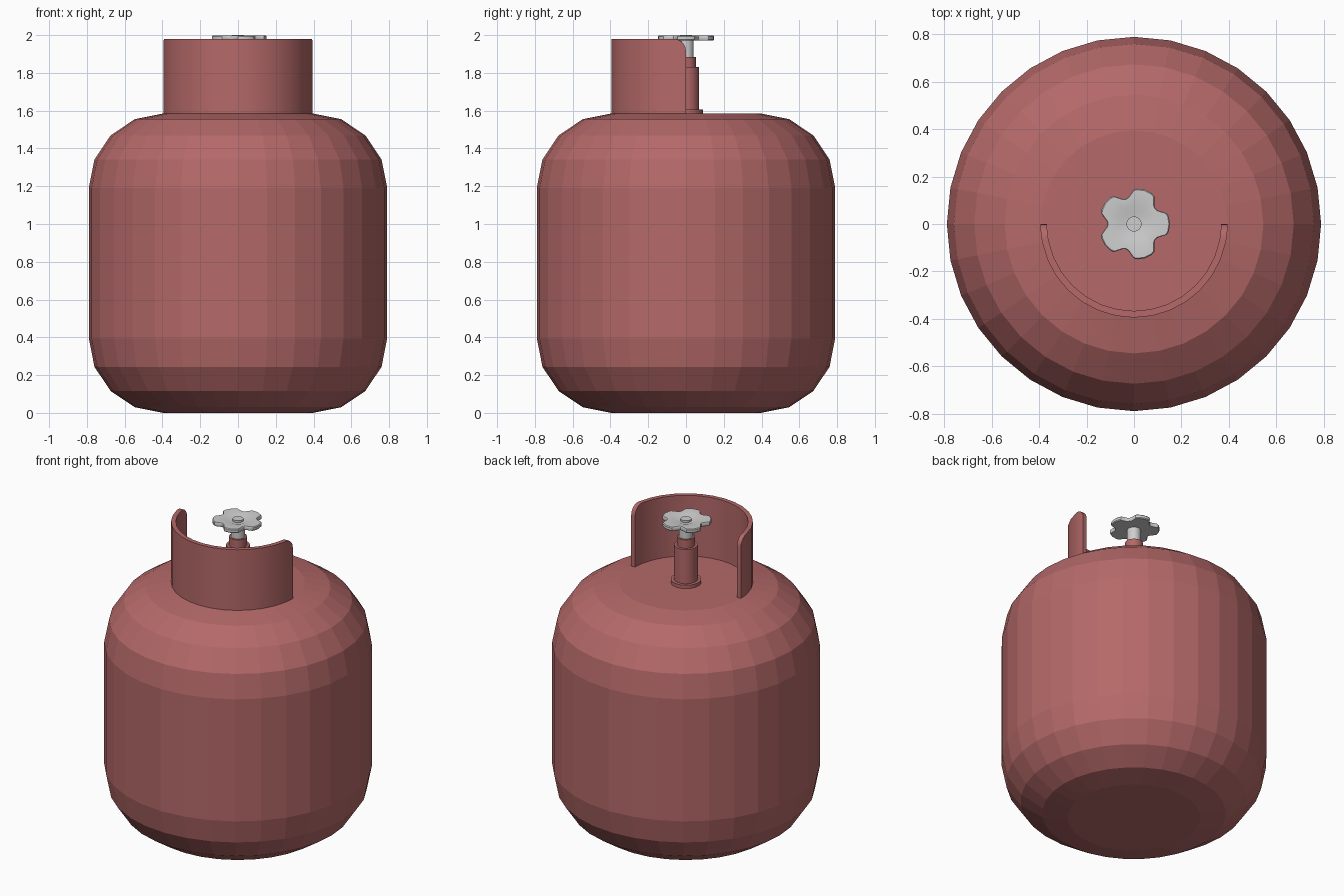
import bpy, bmesh, math
from math import sin, cos, pi, radians

if "Cube" in bpy.data.objects:
    bpy.data.objects.remove(bpy.data.objects["Cube"])


def material(name, col):
    m = bpy.data.materials.new(name)
    m.diffuse_color = (*col, 1)
    m.use_nodes = True
    m.node_tree.nodes["Principled BSDF"].inputs["Base Color"].default_value = m.diffuse_color
    return m


RED = material("faded red paint", (0.46, 0.14, 0.14))
SILVER = material("silver metal", (0.62, 0.62, 0.62))


def finish(bm, name, mat, smooth=None):
    bmesh.ops.recalc_face_normals(bm, faces=bm.faces)
    me = bpy.data.meshes.new(name)
    bm.to_mesh(me)
    bm.free()
    me.materials.append(mat)
    ob = bpy.data.objects.new(name, me)
    bpy.context.collection.objects.link(ob)
    if smooth:
        bpy.context.view_layer.objects.active = ob
        ob.select_set(True)
        bpy.ops.object.shade_smooth_by_angle(angle=radians(smooth))
        ob.select_set(False)
    return ob


def skin(bm, rings, caps=True):
    """Join closed loops of points, capping both ends."""
    loops = [[bm.verts.new(p) for p in r] for r in rings]
    n = len(loops[0])
    for a, b in zip(loops, loops[1:]):
        for i in range(n):
            j = (i + 1) % n
            bm.faces.new((a[i], a[j], b[j], b[i]))
    if caps:
        bm.faces.new(loops[0][::-1])
        bm.faces.new(loops[-1])


def lathe(name, profile, mat, sides=32, smooth=None):
    bm = bmesh.new()
    skin(bm, [[(r * cos(2 * pi * i / sides), r * sin(2 * pi * i / sides), z)
               for i in range(sides)] for r, z in profile])
    return finish(bm, name, mat, smooth)


# Tank: cylinder with generously rounded ends, faceted
R, B, H = 0.79, 0.395, 1.585
arc = [(R - B + B * cos(k * pi / 8), B * sin(k * pi / 8)) for k in range(5)]
lathe("tank_body", [(r, B - s) for r, s in reversed(arc)] +
      [(r, H - B + s) for r, s in arc], RED)

# Collar: half ring guard with rounded upper corners at its ends
RO, RI, TOP, C = 0.395, 0.367, 1.98, 0.065
ends = [(C * (1 - cos(k * pi / 10)), TOP - C + C * sin(k * pi / 10)) for k in range(6)]
cols = [(pi + d / RO, z) for d, z in ends]
cols += [(pi + k * pi / 16, TOP) for k in range(1, 16) if C / RO < k * pi / 16 < pi - C / RO]
cols += [(2 * pi - d / RO, z) for d, z in reversed(ends)]
bm = bmesh.new()
skin(bm, [[(RO * cos(a), RO * sin(a), 1.575), (RO * cos(a), RO * sin(a), z),
           (RI * cos(a), RI * sin(a), z), (RI * cos(a), RI * sin(a), 1.575)]
          for a, z in cols])
finish(bm, "collar_guard", RED, 30)

# Valve: flange, barrel and neck in red, stem in silver
lathe("valve_body", [(0.09, 1.58), (0.09, 1.607), (0.07, 1.607), (0.07, 1.83),
                     (0.053, 1.83), (0.053, 1.885), (0.03, 1.885)], RED, 32, 30)
lathe("valve_stem", [(0.041, 1.88), (0.041, 1.976)], SILVER, 32, 30)

# Handwheel: five lobes with a dished centre
lobe = [(-12, .15), (0, .152), (12, .15), (18, .146), (23, .131), (29, .117),
        (36, .112), (43, .117), (49, .131), (54, .146)]
rim = [(radians(72 * k + a), r) for k in range(5) for a, r in lobe]


def ring(z, radius=None, scale=1.0):
    return [((radius or r * scale) * cos(a), (radius or r * scale) * sin(a), z) for a, r in rim]


bm = bmesh.new()
skin(bm, [ring(1.972, 0.04), ring(1.972, scale=0.97), ring(1.977), ring(1.993),
          ring(1.998, scale=0.97), ring(1.998, 0.075), ring(1.988, 0.045)])
finish(bm, "handwheel", SILVER, 30)
lathe("handwheel_bolt", [(0.032, 1.98), (0.032, 2.0)], SILVER, 24, 30)
